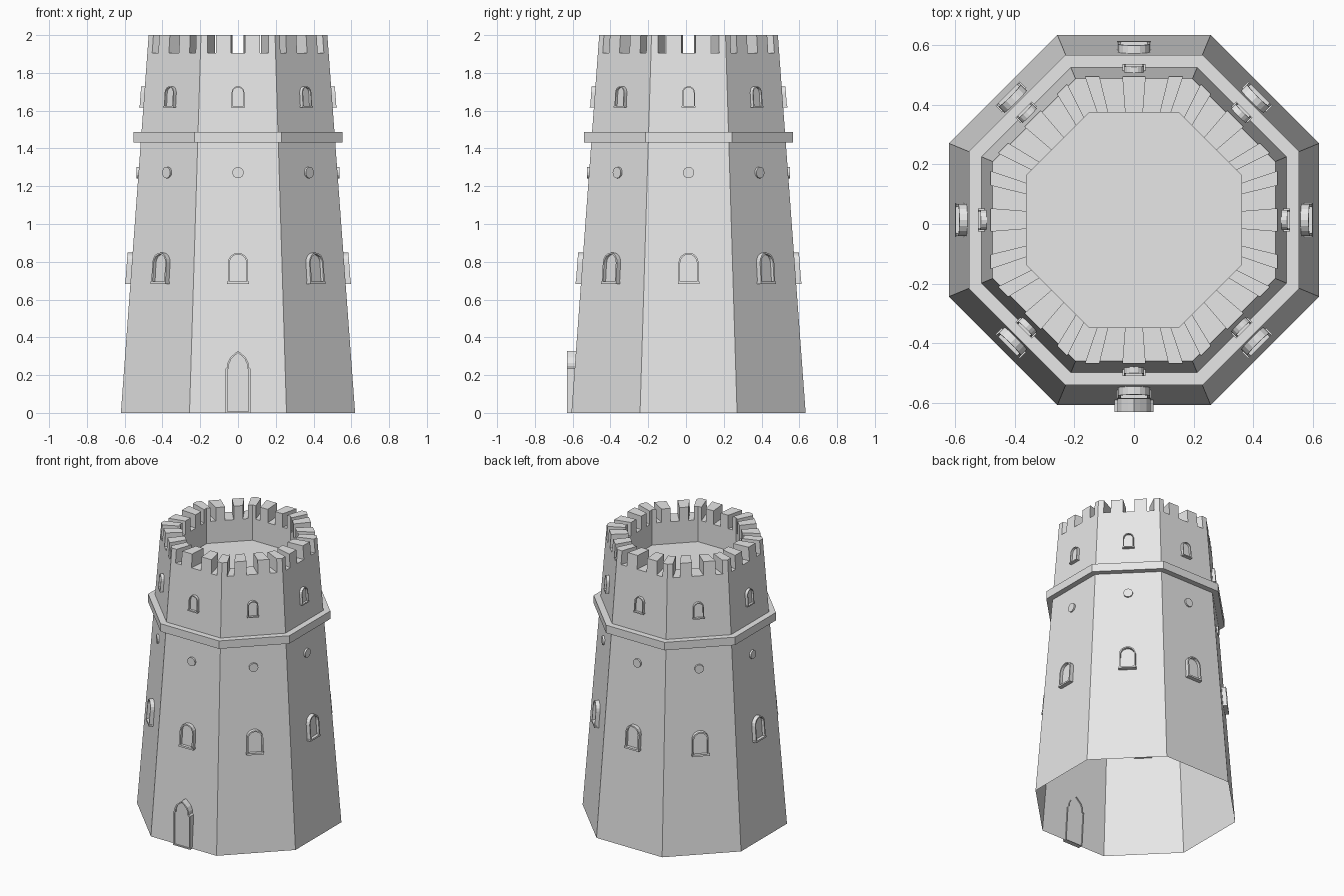
import bpy, bmesh
from math import sin, cos, pi, tan

old = bpy.data.objects.get("Cube")
if old:
    bpy.data.objects.remove(old)

stone = bpy.data.materials.new("grey stone")
stone.use_nodes = True
GREY = (0.8, 0.8, 0.8, 1)
stone.diffuse_color = GREY
stone.node_tree.nodes["Principled BSDF"].inputs["Base Color"].default_value = GREY

SIDES = 8
HALF = tan(pi / SIDES)
CENTRE_Y = 0.0135


def wall(z):
    """Distance from the axis to the tapering wall face."""
    return 0.62 - 0.0735 * z


def place(side, u, r, z):
    """Point on one side: u sideways, r outward, z up."""
    a = side * 2 * pi / SIDES
    return (r * sin(a) + u * cos(a), -r * cos(a) + u * sin(a) + CENTRE_Y, z)


def finish(name, bm):
    mesh = bpy.data.meshes.new(name)
    bm.to_mesh(mesh)
    bm.free()
    mesh.materials.append(stone)
    ob = bpy.data.objects.new(name, mesh)
    bpy.context.collection.objects.link(ob)
    return ob


def bridge(bm, a, b):
    for i in range(len(a)):
        j = (i + 1) % len(a)
        bm.faces.new((a[i], a[j], b[j], b[i]))


# Tower shell: tapered wall, battlements, inner parapet wall and roof floor
RIM, TOP, FLOOR, INNER = 1.905, 2.0, 1.75, 0.36
cuts = [-HALF, -0.339, -0.244, -0.078, 0.078, 0.244, 0.339]
levels = [(wall(0), 0), (wall(RIM), RIM), (wall(TOP), TOP),
          (INNER, TOP), (INNER, RIM), (INNER, FLOOR)]
bm = bmesh.new()
cols = [[bm.verts.new(place(s, t * r, r, z)) for r, z in levels]
        for s in range(SIDES) for t in cuts]
n = len(cols)


def solid(i):
    return (i % len(cuts)) % 2 == 0


for i in range(n):
    a, b = cols[i], cols[(i + 1) % n]
    if solid(i):
        strips = [(0, 1), (1, 2), (2, 3), (3, 4), (4, 5)]
    else:
        strips = [(0, 1), (1, 4), (4, 5)]
    for lo, hi in strips:
        bm.faces.new((a[lo], b[lo], b[hi], a[hi]))
    # Merlon cheek where a merlon meets a gap
    if solid(i) != solid(i - 1):
        cheek = a[1:5]
        bm.faces.new(cheek if solid(i) else cheek[::-1])
bm.faces.new([c[5] for c in cols])
bmesh.ops.remove_doubles(bm, verts=[v for v in bm.verts if not v.link_faces], dist=0.0001)
loose = [v for v in bm.verts if not v.link_faces]
bmesh.ops.delete(bm, geom=loose, context='VERTS')
finish("tower_shell", bm)

# Stone band around the tower
bm = bmesh.new()
band = [(0.49, 1.431), (0.553, 1.431), (0.553, 1.487), (0.49, 1.487)]
rings = [[bm.verts.new(place(s, -HALF * r, r, z)) for s in range(SIDES)] for r, z in band]
for k in range(4):
    bridge(bm, rings[k], rings[(k + 1) % 4])
finish("stone_band", bm)


# Framed opening: side skirt, front border, reveal and recessed panel
def framed(name, side, outer, inner, front, recess, turned):
    bm = bmesh.new()

    def loop(outline, depth):
        return [bm.verts.new(place(side, u, depth(z), z)) for u, z in outline]
    back = loop(outer, lambda z: wall(z) - 0.01)
    face = loop(outer, front)
    lip = loop(inner, front)
    panel = loop(inner, lambda z: front(z) - recess)
    for a, b in ((back, face), (face, lip), (lip, panel)):
        bridge(bm, a, b)
    bm.faces.new(panel[::-1] if turned else panel)
    finish(name, bm)


def arch(w, z0, spring, steps=8):
    curve = [(w * cos(pi * k / steps), spring + w * sin(pi * k / steps))
             for k in range(steps + 1)]
    return [(-w, z0), (w, z0)] + curve


def sill(name, side, w, z0, h, out):
    bm = bmesh.new()
    outline = [(-w, z0), (w, z0), (w, z0 + h), (-w, z0 + h)]
    back = [bm.verts.new(place(side, u, wall(z) - 0.01, z)) for u, z in outline]
    face = [bm.verts.new(place(side, u, wall(z) + out, z)) for u, z in outline]
    bridge(bm, back, face)
    bm.faces.new(face)
    finish(name, bm)


# Two rows of arched windows and a row of round bosses on every side
rows = [("lower_window", 0.053, 0.685, 0.795, 0.027, 0.009),
        ("upper_window", 0.034, 1.62, 1.695, 0.02, 0.006)]
for side in range(SIDES):
    for name, w, z0, spring, out, b in rows:
        framed(f"{name}_{side}", side, arch(w, z0, spring), arch(w - b, z0 + b, spring),
               lambda z: wall(z) + out, out * 0.7, True)
        sill(f"{name}_sill_{side}", side, w + 0.004, z0 - 0.002, b * 1.3, out + 0.002)
    bm = bmesh.new()
    ring = [(0.03 * cos(k * pi / 8), 1.272 + 0.03 * sin(k * pi / 8)) for k in range(16)]
    back = [bm.verts.new(place(side, u, wall(z) - 0.01, z)) for u, z in ring]
    cap = [bm.verts.new(place(side, u, 0.538, z)) for u, z in ring]
    bridge(bm, back, cap)
    bm.faces.new(cap)
    finish(f"round_boss_{side}", bm)

# Door with shoulders and a pointed arch
half = [(0.066, 0), (0.066, 0.235), (0.055, 0.243), (0.055, 0.265),
        (0.042, 0.292), (0.02, 0.312)]
right = half + [(0, 0.328)]
door = right + [(-u, z) for u, z in reversed(half)]
panel = [(u * 0.86, 0.008 + z * 0.945) for u, z in door]
framed("door", 0, door, panel, lambda z: 0.643, 0.008, False)
